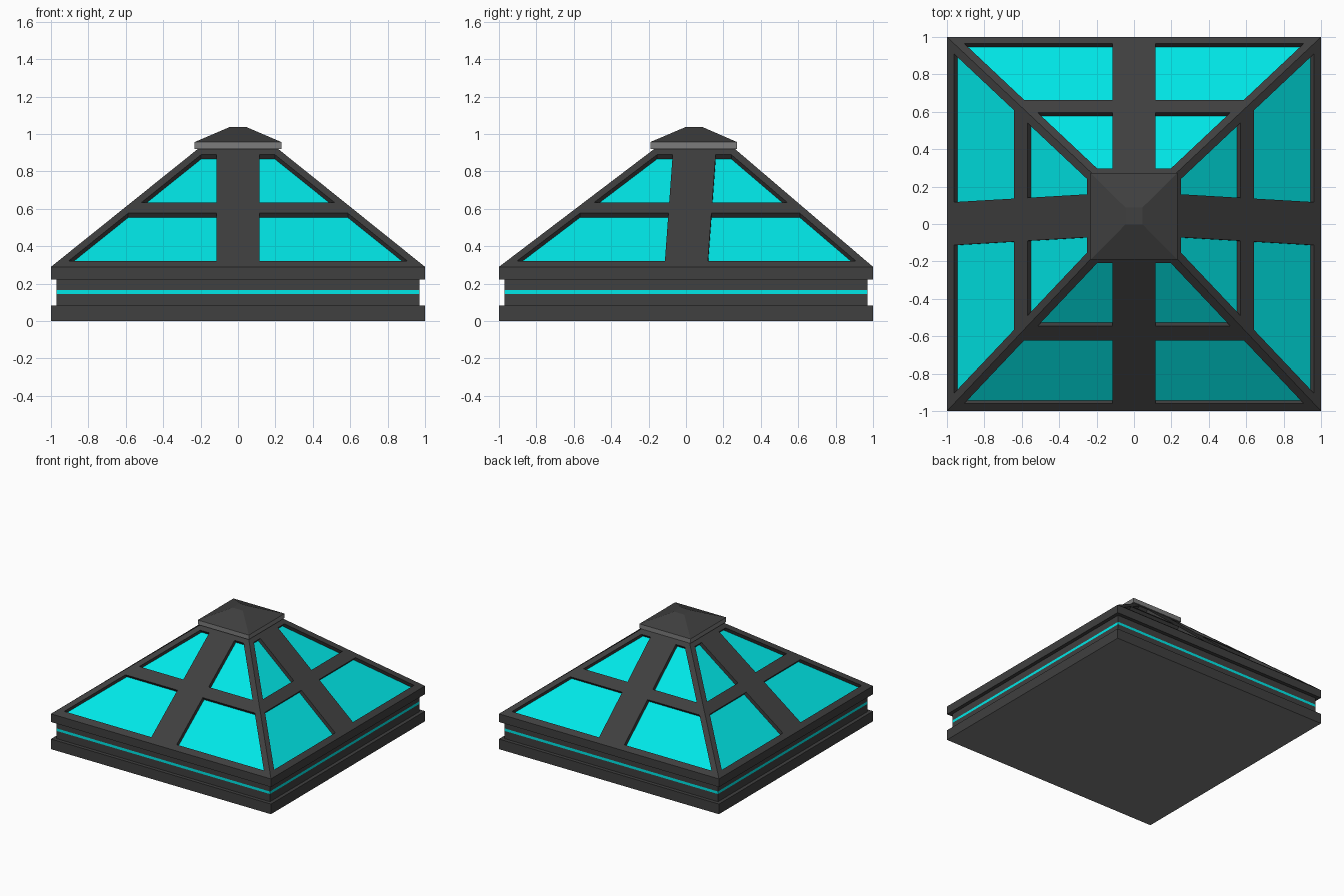
import bpy, bmesh
from mathutils import Vector

if "Cube" in bpy.data.objects:
    bpy.data.objects.remove(bpy.data.objects["Cube"])


def material(name, rgb):
    m = bpy.data.materials.new(name)
    m.diffuse_color = (*rgb, 1)
    m.use_nodes = True
    m.node_tree.nodes["Principled BSDF"].inputs["Base Color"].default_value = m.diffuse_color
    return m


DARK = material("dark grey", (0.05, 0.05, 0.05))
LIGHT = material("mid grey", (0.20, 0.20, 0.20))
CYAN = material("cyan glass", (0.0, 0.80, 0.80))


def finish(name, bm, mats):
    me = bpy.data.meshes.new(name)
    bm.to_mesh(me)
    bm.free()
    for m in mats:
        me.materials.append(m)
    ob = bpy.data.objects.new(name, me)
    bpy.context.collection.objects.link(ob)
    return ob


def stack(name, rings, mats, mat_of=lambda i: 0, bottom_mat=0):
    """Closed solid from rectangular rings (half x, half y, centre y, z)."""
    bm = bmesh.new()
    loops = [[bm.verts.new((sx * hx, cy + sy * hy, z))
              for sx, sy in ((-1, -1), (1, -1), (1, 1), (-1, 1))]
             for hx, hy, cy, z in rings]
    for i, (a, b) in enumerate(zip(loops, loops[1:])):
        for k in range(4):
            f = bm.faces.new((a[k], a[(k + 1) % 4], b[(k + 1) % 4], b[k]))
            f.material_index = mat_of(i)
    bm.faces.new(loops[0][::-1]).material_index = bottom_mat
    bm.faces.new(loops[-1])
    return finish(name, bm, mats)


# Base: lower slab, recessed band with a glowing stripe, upper slab;
# the underside is the lighter grey
base_profile = [(1, 0), (1, .083), (.97, .083), (.97, .146), (.97, .167),
                (.97, .223), (1, .223), (1, .29)]
stack("base", [(h, h, 0, z) for h, z in base_profile], [DARK, CYAN, LIGHT],
      lambda i: 1 if i == 3 else 0, bottom_mat=2)

# Sloped roof frame with four sunken panes per side
Z0, Z1 = .29, .92
TOP_X, TOP_Y, SHIFT = .215, .216, .046   # top rectangle, moved slightly back
MARGIN, BAR, DEPTH = .055, .115, .03
ROWS = (.29, .32, .577, .635, .89, .92)


def roof_point(side, col, z):
    """Point on one roof side; col 0..5 runs across it left to right."""
    t = (z - Z0) / (Z1 - Z0)
    hx, hy, cy = 1 + (TOP_X - 1) * t, 1 + (TOP_Y - 1) * t, SHIFT * t
    h = hx if side % 2 == 0 else hy
    u = (-h, MARGIN - h, -BAR, BAR, h - MARGIN, h)[col]
    return Vector([(u, cy - hy, z), (hx, cy + u, z),
                   (-u, cy + hy, z), (-hx, cy - u, z)][side])


frame, glass = bmesh.new(), bmesh.new()
for side in range(4):
    a, b, c = (roof_point(side, 0, Z0), roof_point(side, 5, Z0),
               roof_point(side, 0, Z1))
    inward = -(b - a).cross(c - a).normalized() * DEPTH
    for r in range(5):
        for c in range(5):
            quad = [roof_point(side, c, ROWS[r]), roof_point(side, c + 1, ROWS[r]),
                    roof_point(side, c + 1, ROWS[r + 1]), roof_point(side, c, ROWS[r + 1])]
            if r in (1, 3) and c in (1, 3):
                deep = [p + inward for p in quad]
                glass.faces.new([glass.verts.new(p) for p in deep])
                for k in range(4):
                    n = (k + 1) % 4
                    frame.faces.new([frame.verts.new(p) for p in
                                     (quad[k], quad[n], deep[n], deep[k])])
            else:
                frame.faces.new([frame.verts.new(p) for p in quad])
bmesh.ops.remove_doubles(frame, verts=frame.verts, dist=1e-4)
finish("roof_frame", frame, [DARK])
finish("window_panes", glass, [CYAN])

# Cap: lighter rim plate and a dark blunt pyramid on top
stack("cap_rim", [(.232, .232, .041, .92), (.232, .232, .041, .957)], [LIGHT])
stack("cap_top", [(.232, .232, .041, .957), (.046, .046, .043, 1.037)], [DARK])
